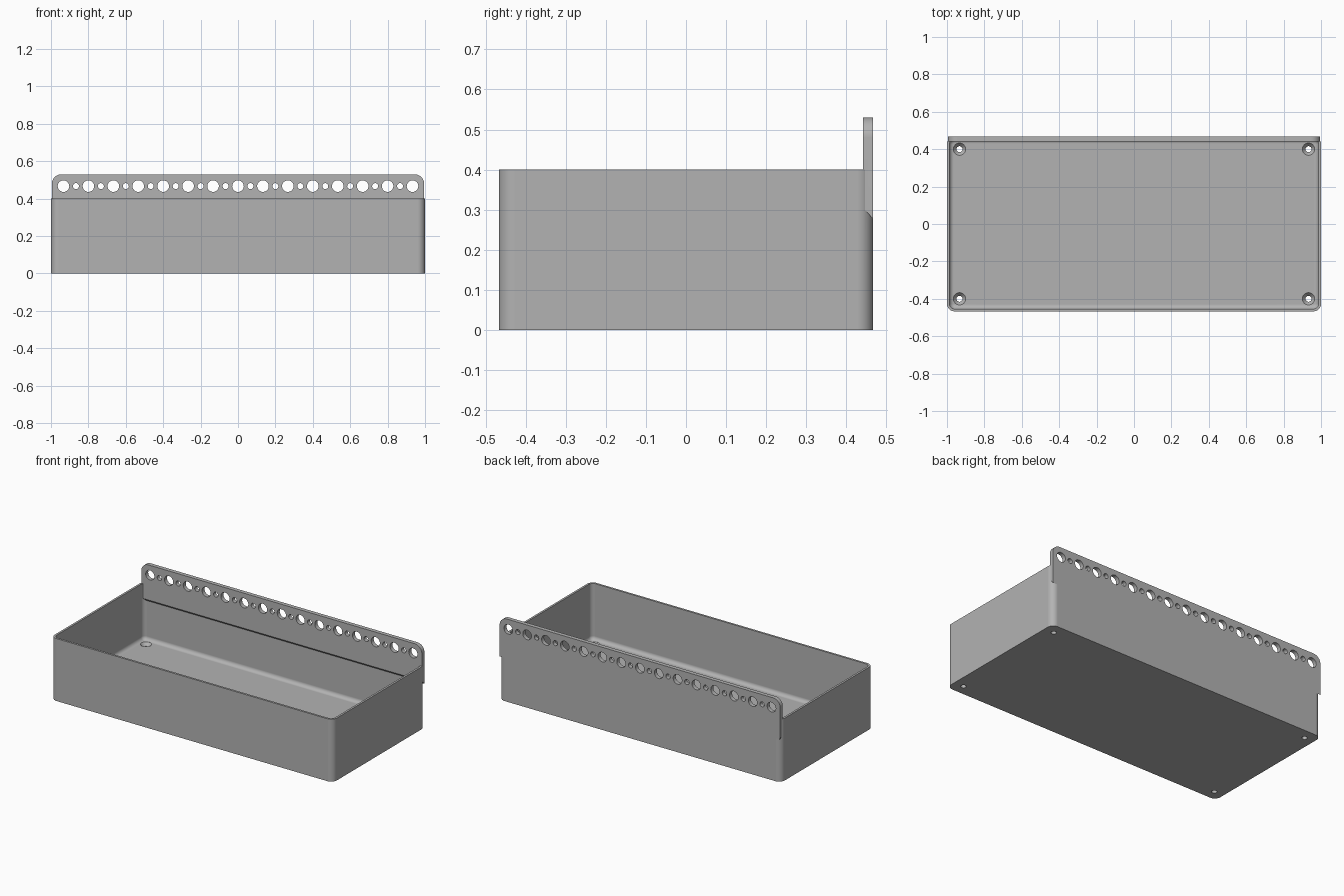
import bpy, bmesh
from math import pi, sin, cos, radians

if "Cube" in bpy.data.objects:
    bpy.data.objects.remove(bpy.data.objects["Cube"], do_unlink=True)

HALF_X, HALF_Y, HEIGHT = 1.0, 0.467, 0.4
WALL, FLOOR, CORNER = 0.0133, 0.04, 0.04
FILLET = 0.024
PLATE_X, PLATE_TOP, PLATE_FRONT = 0.995, 0.53, 0.441
PITCH, HOLE_Z = 0.1333, 0.467

grey = bpy.data.materials.new("plain grey")
grey.use_nodes = True
grey.diffuse_color = (0.45, 0.45, 0.45, 1)
grey.node_tree.nodes["Principled BSDF"].inputs["Base Color"].default_value = (0.45, 0.45, 0.45, 1)


def arc(cx, cy, r, start, end, steps):
    angles = [radians(start + (end - start) * i / steps) for i in range(steps + 1)]
    return [(cx + r * cos(a), cy + r * sin(a)) for a in angles]


def rounded_rect(inset, z):
    """Ring of the tray outline, shrunk by an inset, at one height."""
    r = max(CORNER - inset, 0.002)
    x, y = HALF_X - inset - r, HALF_Y - inset - r
    corners = [(x, y, 0), (-x, y, 90), (-x, -y, 180), (x, -y, 270)]
    return [(px, py, z) for cx, cy, a in corners
            for px, py in arc(cx, cy, r, a, a + 90, 10)]


def loft(bm, rings):
    """Closed solid through rings with equal point counts."""
    loops = [[bm.verts.new(p) for p in ring] for ring in rings]
    n = len(loops[0])
    for low, high in zip(loops, loops[1:]):
        for i in range(n):
            j = (i + 1) % n
            bm.faces.new((low[i], low[j], high[j], high[i]))
    bm.faces.new(loops[0][::-1])
    bm.faces.new(loops[-1])


def solid(name, ring_sets):
    bm = bmesh.new()
    for rings in ring_sets:
        loft(bm, rings)
    bmesh.ops.recalc_face_normals(bm, faces=bm.faces)
    mesh = bpy.data.meshes.new(name)
    bm.to_mesh(mesh)
    bm.free()
    mesh.materials.append(grey)
    obj = bpy.data.objects.new(name, mesh)
    bpy.context.collection.objects.link(obj)
    return obj


def combine(obj, other, operation):
    mod = obj.modifiers.new("combine", "BOOLEAN")
    mod.operation, mod.solver, mod.object = operation, "EXACT", other
    bpy.context.view_layer.objects.active = obj
    bpy.ops.object.modifier_apply(modifier=mod.name)
    bpy.data.objects.remove(other, do_unlink=True)


def circle(cx, cy, r):
    return arc(cx, cy, r, 0, 345, 23)


# Tray shell: outside, rim, inside walls, rounded floor edge
rings = [rounded_rect(0, 0), rounded_rect(0, HEIGHT), rounded_rect(WALL, HEIGHT)]
for i in range(7):
    a = i / 6 * pi / 2
    rings.append(rounded_rect(WALL + FILLET * (1 - cos(a)),
                              FLOOR + FILLET * (1 - sin(a))))
tray = solid("tray", [rings])

# Countersunk screw holes in the floor
levels = [(-0.02, 0.016), (0.02, 0.016), (FLOOR, 0.033), (FLOOR + 0.02, 0.033)]
screw_holes = [[[(x, y, z) for x, y in circle(sx * 0.933, sy * 0.4, r)]
                for z, r in levels] for sx in (-1, 1) for sy in (-1, 1)]
combine(tray, solid("screw_cutter", screw_holes), "DIFFERENCE")


# Hanging plate with rounded top corners and a sloping underside
def plate_ring(y, bottom):
    r = 0.05
    top = (arc(PLATE_X - r, PLATE_TOP - r, r, 0, 90, 10)
           + arc(r - PLATE_X, PLATE_TOP - r, r, 90, 180, 10))
    outline = [(PLATE_X, bottom)] + top + [(-PLATE_X, bottom)]
    return [(x, y, z) for x, z in outline]


plate = solid("hanging_plate", [[plate_ring(PLATE_FRONT, 0.305), plate_ring(HALF_Y, 0.277)]])

# Alternating large and small holes along the plate
plate_holes = []
for i in range(29):
    r = 0.016 if i % 2 else 0.031
    ring = circle((i - 14) * PITCH / 2, HOLE_Z, r)
    plate_holes.append([[(x, y, z) for x, z in ring] for y in (0.4, 0.5)])
combine(plate, solid("hole_cutter", plate_holes), "DIFFERENCE")

# Fuse into one piece and smooth the rounded areas
combine(tray, plate, "UNION")
tray.name = "tray_with_hanging_plate"
bpy.ops.object.select_all(action="DESELECT")
tray.select_set(True)
bpy.context.view_layer.objects.active = tray
bpy.ops.object.shade_smooth_by_angle(angle=radians(30))
normals = tray.modifiers.new("even shading", "WEIGHTED_NORMAL")
normals.keep_sharp = True
